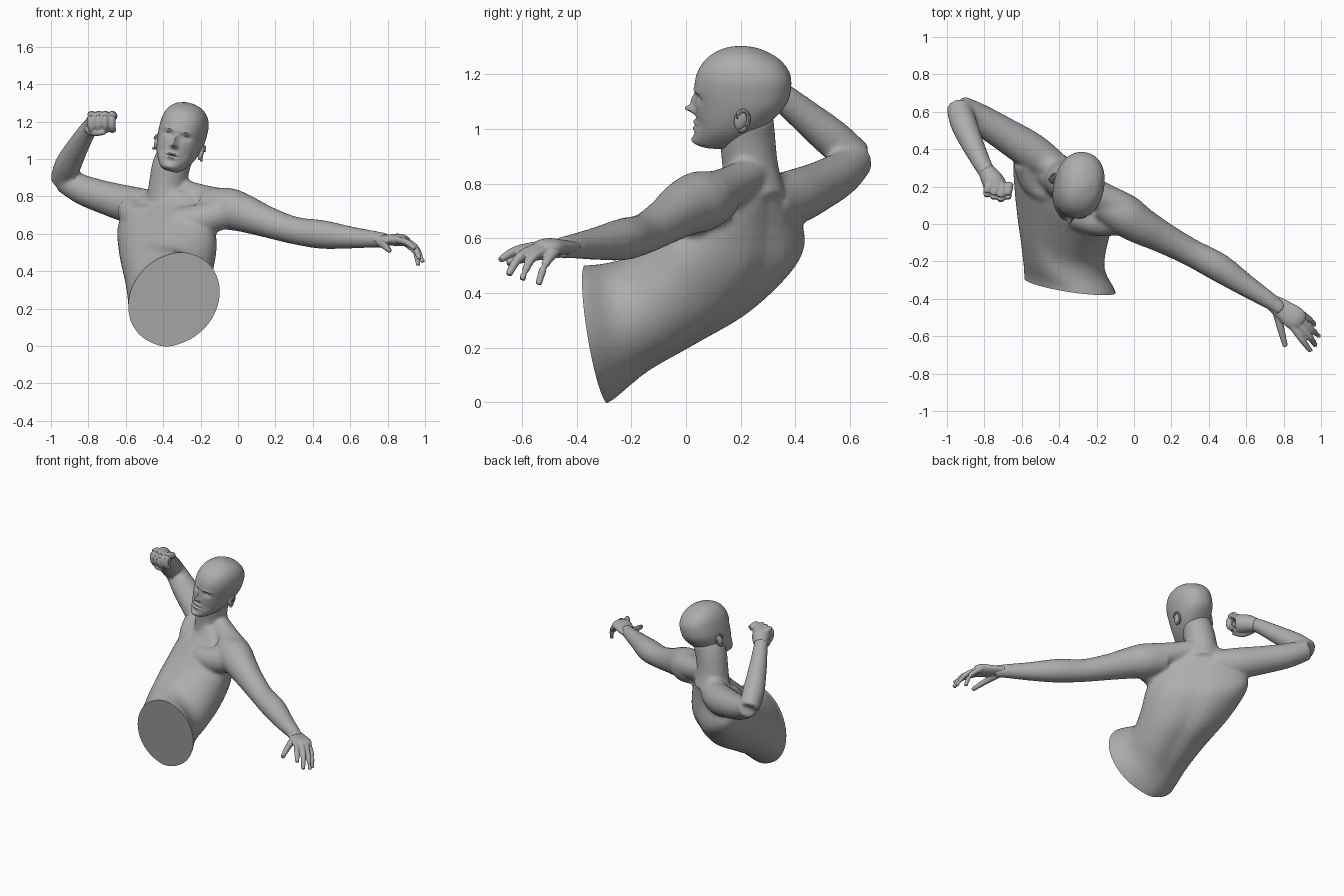
import bpy, bmesh, math
from mathutils import Vector, Matrix

skin = bpy.data.materials.new("grey_clay")
skin.diffuse_color = (0.42, 0.42, 0.42, 1)


def spline(rows, k):
    """Catmull-Rom interpolation of equal-length tuples."""
    out = []
    for i in range(len(rows) - 1):
        p = [rows[max(0, min(len(rows) - 1, i + j))] for j in (-1, 0, 1, 2)]
        for s in range(k):
            t = s / k
            out.append([0.5 * (2 * b + (c - a) * t + (2 * a - 5 * b + 4 * c - d) * t * t
                        + (3 * b - a - 3 * c + d) * t ** 3) for a, b, c, d in zip(*p)])
    return out + [list(rows[-1])]


def loft(bm, stations, n=28, power=1.0):
    """Skin elliptical rings (centre, side axis, front axis, groove depth) and cap the ends."""
    def bend(v):
        return math.copysign(abs(v) ** power, v)
    rings = []
    for c, a, b, groove in stations:
        ring = []
        for i in range(n):
            g = 2 * math.pi * i / n
            back = math.exp(-((g - 1.5 * math.pi) / 0.22) ** 2)
            front = math.exp(-((g - 0.5 * math.pi) / 0.2) ** 2)
            f = 1 - groove * (back + 0.5 * front)
            ring.append(bm.verts.new(c + (a * bend(math.cos(g)) + b * bend(math.sin(g))) * f))
        rings.append(ring)
    for r, s in zip(rings, rings[1:]):
        for i in range(n):
            j = (i + 1) % n
            bm.faces.new((r[i], r[j], s[j], s[i]))
    bm.faces.new(rings[0][::-1])
    bm.faces.new(rings[-1])


def limb(bm, rows, k=4, n=20, flat=1.0):
    """Round tube through (x, y, z, radius) points; flat squashes it upright."""
    pts = spline(rows, k)
    stations = []
    for i, p in enumerate(pts):
        t = (Vector(pts[min(i + 1, len(pts) - 1)][:3]) - Vector(pts[max(i - 1, 0)][:3])).normalized()
        ref = Vector((0, 0, 1)) if abs(t.z) < 0.85 else Vector((0, 1, 0))
        a = t.cross(ref).normalized()
        stations.append((Vector(p[:3]), a * p[3], a.cross(t) * p[3] * flat, 0))
    loft(bm, stations, n)


def finish(name, bm, voxel=None, smooth=0):
    """Make the object; optionally fuse its overlapping tubes into one skin."""
    bmesh.ops.recalc_face_normals(bm, faces=bm.faces)
    me = bpy.data.meshes.new(name)
    bm.to_mesh(me)
    bm.free()
    ob = bpy.data.objects.new(name, me)
    bpy.context.collection.objects.link(ob)
    if voxel:
        m = ob.modifiers.new("fuse", 'REMESH')
        m.mode, m.voxel_size = 'VOXEL', voxel
        s = ob.modifiers.new("soften", 'SMOOTH')
        s.factor, s.iterations = 0.5, smooth
        dg = bpy.context.evaluated_depsgraph_get()
        new = bpy.data.meshes.new_from_object(ob.evaluated_get(dg))
        ob.modifiers.clear()
        ob.data = new
    ob.data.materials.clear()
    ob.data.materials.append(skin)
    shade(ob)
    return ob


def shade(ob):
    bpy.ops.object.select_all(action='DESELECT')
    ob.select_set(True)
    bpy.context.view_layer.objects.active = ob
    bpy.ops.object.shade_smooth_by_angle(angle=math.radians(40))


# Torso: hips to shoulders, arched back and twisted
bm = bmesh.new()
torso = [
    (-0.335, -0.46, 0.23, 0.26, -0.03, 0.00, 0.04, -0.03, 0.27, -0.03),
    (-0.342, -0.33, 0.25, 0.242, -0.03, 0.00, 0.04, -0.04, 0.248, -0.03),
    (-0.375, -0.21, 0.31, 0.222, -0.05, 0.00, -0.01, -0.06, 0.205, 0.02),
    (-0.385, -0.08, 0.375, 0.225, -0.10, 0.00, -0.06, -0.085, 0.175, 0.07),
    (-0.385, 0.07, 0.475, 0.24, -0.17, 0.00, -0.085, -0.105, 0.155, 0.08),
    (-0.378, 0.185, 0.595, 0.245, -0.215, 0.00, -0.10, -0.105, 0.11, 0.08),
    (-0.37, 0.23, 0.71, 0.21, -0.17, 0.01, -0.075, -0.075, 0.06, 0.08),
    (-0.365, 0.24, 0.81, 0.12, -0.09, 0.01, -0.06, -0.07, 0.02, 0.05)]
loft(bm, [(Vector(r[:3]), Vector(r[3:6]), Vector(r[6:9]), r[9]) for r in spline(torso, 5)], 40)
# Neck and shoulder slopes
limb(bm, [(-0.375, 0.245, 0.75, 0.12), (-0.375, 0.235, 0.86, 0.103), (-0.355, 0.225, 0.97, 0.102), (-0.32, 0.225, 1.05, 0.095)])
limb(bm, [(-0.34, 0.25, 0.84, 0.065), (-0.2, 0.165, 0.79, 0.075), (-0.06, 0.08, 0.75, 0.09)])
limb(bm, [(-0.40, 0.28, 0.79, 0.07), (-0.52, 0.36, 0.75, 0.08)])
# Chest muscles
limb(bm, [(-0.33, 0.05, 0.67, 0.07), (-0.20, 0.02, 0.675, 0.085), (-0.06, 0.03, 0.72, 0.088)])
limb(bm, [(-0.45, 0.17, 0.69, 0.07), (-0.53, 0.23, 0.68, 0.08), (-0.57, 0.34, 0.73, 0.08)])
# Outstretched arm
limb(bm, [(-0.17, 0.12, 0.75, 0.09), (-0.06, 0.055, 0.735, 0.112), (0.03, -0.005, 0.71, 0.102),
          (0.15, -0.07, 0.665, 0.085), (0.30, -0.15, 0.618, 0.074), (0.45, -0.23, 0.596, 0.077),
          (0.60, -0.33, 0.58, 0.06), (0.74, -0.42, 0.57, 0.044), (0.79, -0.46, 0.565, 0.04)])
# Bent arm
limb(bm, [(-0.42, 0.30, 0.74, 0.085), (-0.55, 0.39, 0.75, 0.10), (-0.70, 0.485, 0.79, 0.09),
          (-0.83, 0.565, 0.835, 0.08), (-0.935, 0.625, 0.89, 0.066)])
limb(bm, [(-0.938, 0.628, 0.885, 0.066), (-0.91, 0.535, 0.965, 0.071), (-0.86, 0.42, 1.06, 0.06),
          (-0.80, 0.30, 1.158, 0.047), (-0.77, 0.25, 1.185, 0.044)])
body = finish("torso_and_arms", bm, 0.012, 6)
# Flat cut across the hips
bm = bmesh.new()
bm.from_mesh(body.data)
cut = bmesh.ops.bisect_plane(bm, geom=bm.verts[:] + bm.edges[:] + bm.faces[:], plane_co=(-0.38, -0.29, 0.0),
                             plane_no=(0.13, 1, 0.14), clear_inner=True)
bmesh.ops.edgeloop_fill(bm, edges=[e for e in cut['geom_cut'] if isinstance(e, bmesh.types.BMEdge)])
bm.to_mesh(body.data)
bm.free()
shade(body)

# Open hand: palm, thumb and four fingers
bm = bmesh.new()
limb(bm, [(0.74, -0.42, 0.568, 0.045), (0.80, -0.46, 0.567, 0.055), (0.86, -0.505, 0.567, 0.064),
          (0.89, -0.53, 0.56, 0.052)], flat=0.52)
fingers = [
    [(0.76, -0.45, 0.555, 0.026), (0.785, -0.56, 0.535, 0.02), (0.81, -0.655, 0.51, 0.014)],
    [(0.84, -0.535, 0.57, 0.021), (0.90, -0.62, 0.555, 0.018), (0.945, -0.68, 0.52, 0.013)],
    [(0.87, -0.525, 0.57, 0.021), (0.94, -0.605, 0.535, 0.018), (0.97, -0.65, 0.465, 0.013)],
    [(0.885, -0.50, 0.565, 0.02), (0.95, -0.565, 0.525, 0.017), (0.99, -0.60, 0.448, 0.012)],
    [(0.89, -0.475, 0.555, 0.019), (0.945, -0.515, 0.505, 0.016), (0.965, -0.54, 0.43, 0.012)]]
for f in fingers:
    limb(bm, f, n=10)
finish("open_hand", bm, 0.006, 2)

# Fist: palm, curled fingers, thumb
bm = bmesh.new()
limb(bm, [(-0.79, 0.285, 1.17, 0.045), (-0.755, 0.23, 1.19, 0.06), (-0.73, 0.18, 1.195, 0.06)])
for i in range(4):
    x, y = -0.785 + 0.037 * i, 0.012 * abs(i - 2)
    limb(bm, [(x + 0.01, 0.22, 1.225, 0.022), (x, 0.15 + y, 1.235, 0.022), (x, 0.138 + y, 1.18, 0.02),
              (x + 0.005, 0.18, 1.15, 0.018)], n=10)
limb(bm, [(-0.80, 0.25, 1.16, 0.025), (-0.77, 0.18, 1.14, 0.02), (-0.71, 0.145, 1.145, 0.016)], n=10)
finish("fist", bm, 0.006, 2)

# Head: stacked rings (height, front, back, half width), features pushed from the front
head_place = (Matrix.Translation((-0.304, 0.203, 1.11)) @ Matrix.Rotation(math.radians(14), 4, 'Y')
              @ Matrix.Rotation(math.radians(-9), 4, 'Z'))
bm = bmesh.new()
rows = [(-0.185, -0.14, -0.04, 0.03), (-0.168, -0.172, 0.0, 0.058), (-0.12, -0.17, 0.06, 0.092),
        (-0.07, -0.167, 0.12, 0.112), (-0.01, -0.168, 0.168, 0.124), (0.05, -0.172, 0.182, 0.127),
        (0.10, -0.16, 0.175, 0.123), (0.145, -0.13, 0.14, 0.105), (0.178, -0.08, 0.08, 0.07),
        (0.194, -0.02, 0.02, 0.02)]
loft(bm, [(Vector((0, (f + b) / 2, z)), Vector((w, 0, 0)), Vector((0, (f - b) / 2, 0)), 0)
          for z, f, b, w in spline(rows, 8)], 96, 0.9)
# (x, z, width, height, push towards the front)
features = [(0, -0.045, 0.014, 0.014, 0.04), (0, -0.015, 0.011, 0.025, 0.02),
            (0, -0.092, 0.03, 0.007, 0.012), (0, -0.115, 0.026, 0.008, 0.011),
            (0, -0.16, 0.03, 0.016, 0.012), (0, -0.103, 0.03, 0.004, -0.007)]
for s in (-1, 1):
    features += [(s * 0.048, 0.008, 0.024, 0.014, -0.02), (s * 0.048, 0.004, 0.014, 0.007, 0.01),
                 (s * 0.045, 0.035, 0.03, 0.008, 0.006), (s * 0.016, -0.052, 0.008, 0.008, 0.012),
                 (s * 0.06, -0.09, 0.02, 0.03, -0.006)]
for v in bm.verts:
    if v.co.y < -0.04:
        v.co.y -= sum(p * math.exp(-((v.co.x - x) / w) ** 2 - ((v.co.z - z) / h) ** 2)
                      for x, z, w, h, p in features)
bm.transform(head_place)
finish("head", bm)

# Ears: a thin shell with a raised rim
for s, side in ((-1, "right"), (1, "left")):
    bm = bmesh.new()
    base = (head_place @ Matrix.Translation((s * 0.12, 0.018, -0.05))
            @ Matrix.Rotation(s * math.radians(20), 4, 'Z') @ Matrix.Rotation(math.radians(-12), 4, 'X'))
    bmesh.ops.create_uvsphere(bm, u_segments=16, v_segments=10, radius=1,
                              matrix=base @ Matrix.Diagonal((0.015, 0.026, 0.04, 1)))
    rim = []
    for i in range(25):
        g = math.radians(-100 + 270 * i / 24)
        p = base @ Vector((s * 0.012, 0.024 * math.cos(g), 0.038 * math.sin(g)))
        rim.append((*p, 0.0075))
    limb(bm, rim, k=1, n=8)
    finish(side + "_ear", bm)
